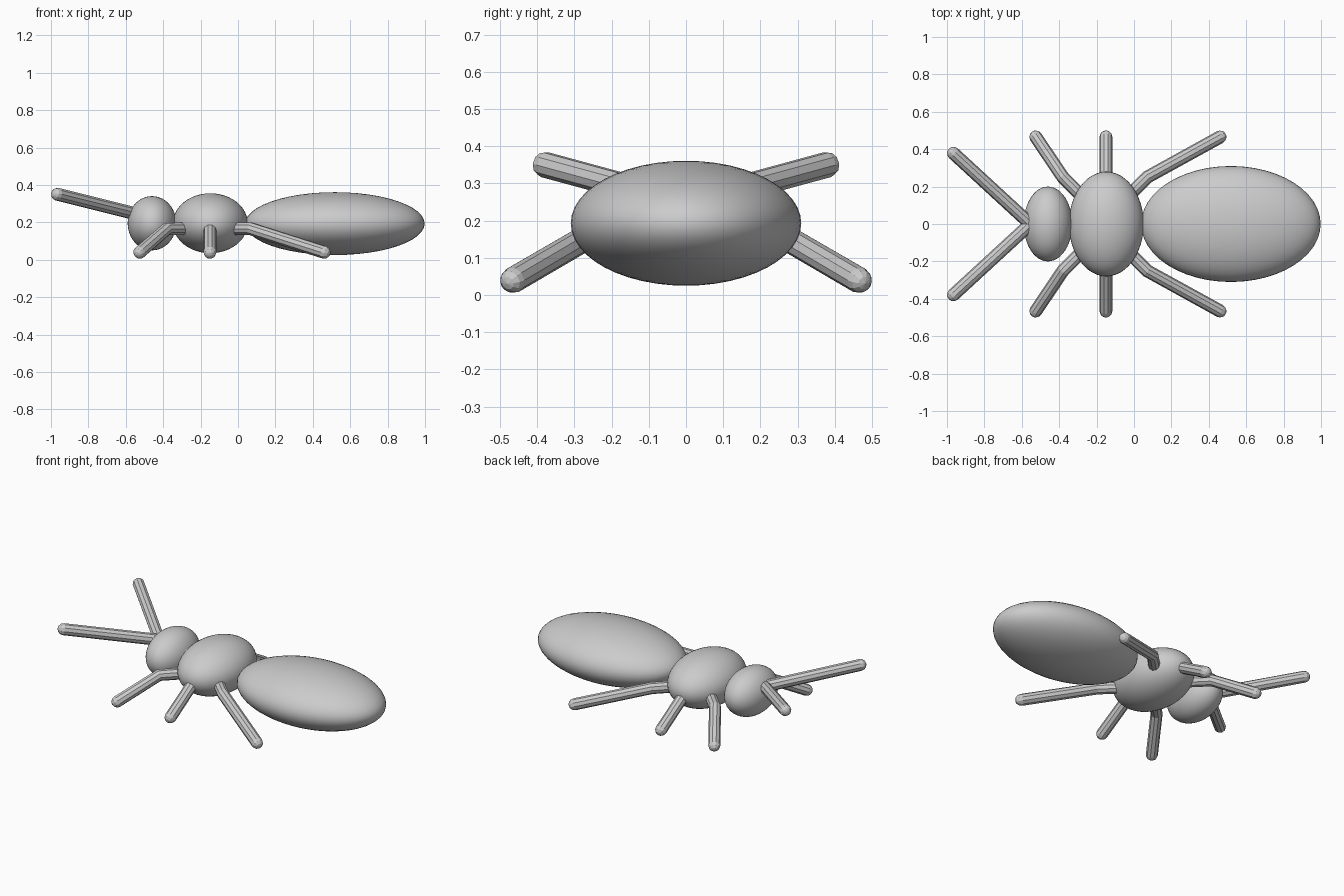
import bpy, bmesh, math
from mathutils import Vector

cube = bpy.data.objects.get("Cube")
if cube:
    bpy.data.objects.remove(cube)

grey = bpy.data.materials.new("plain_grey")
grey.use_nodes = True
colour = (0.6, 0.6, 0.6, 1)
grey.diffuse_color = colour
grey.node_tree.nodes["Principled BSDF"].inputs["Base Color"].default_value = colour

RADIUS, SIDES = 0.035, 10


def ellipsoid(name, centre, radii):
    bpy.ops.mesh.primitive_uv_sphere_add(segments=48, ring_count=24, location=centre)
    ob = bpy.context.object
    ob.name = name
    ob.scale = radii
    bpy.ops.object.transform_apply(location=False, rotation=False, scale=True)
    bpy.ops.object.shade_smooth()
    ob.data.materials.append(grey)


def limb_pair(name, path):
    """Faceted tube with a domed tip, mirrored across the body."""
    pts = [Vector(p) for p in path]
    dirs = [(b - a).normalized() for a, b in zip(pts, pts[1:])]
    rings = []
    for i, p in enumerate(pts):
        d = (dirs[max(i - 1, 0)] + dirs[min(i, len(dirs) - 1)]).normalized()
        rings.append((p, d, RADIUS))
    for deg in (30, 60):
        a = math.radians(deg)
        rings.append((pts[-1] + dirs[-1] * RADIUS * math.sin(a), dirs[-1], RADIUS * math.cos(a)))
    bm = bmesh.new()
    loops = []
    for p, d, r in rings:
        side = d.cross(Vector((0, 0, 1))).normalized()
        up = side.cross(d)
        angles = [math.tau * k / SIDES for k in range(SIDES)]
        loops.append([bm.verts.new(p + r * (side * math.cos(a) + up * math.sin(a))) for a in angles])
    for lo, hi in zip(loops, loops[1:]):
        for k in range(SIDES):
            n = (k + 1) % SIDES
            bm.faces.new((lo[k], lo[n], hi[n], hi[k]))
    tip = bm.verts.new(pts[-1] + dirs[-1] * RADIUS)
    for k in range(SIDES):
        bm.faces.new((loops[-1][k], loops[-1][(k + 1) % SIDES], tip))
    bm.faces.new(loops[0])
    bmesh.ops.recalc_face_normals(bm, faces=bm.faces)
    mesh = bpy.data.meshes.new(name)
    bm.to_mesh(mesh)
    bm.free()
    mesh.materials.append(grey)
    ob = bpy.data.objects.new(name, mesh)
    bpy.context.collection.objects.link(ob)
    mirror = ob.modifiers.new("mirror", 'MIRROR')
    mirror.use_axis = (False, True, False)


# Body
ellipsoid("head", (-0.46, 0, 0.195), (0.13, 0.2, 0.145))
ellipsoid("thorax", (-0.148, 0, 0.195), (0.2, 0.28, 0.16))
ellipsoid("abdomen", (0.518, 0, 0.193), (0.48, 0.31, 0.168))

# Legs, from hip through knee to foot
limb_pair("front_legs", [(-0.24, 0.11, 0.165), (-0.38, 0.25, 0.165), (-0.525, 0.465, 0.04)])
limb_pair("middle_legs", [(-0.15, 0.11, 0.165), (-0.15, 0.25, 0.165), (-0.15, 0.465, 0.04)])
limb_pair("rear_legs", [(-0.07, 0.11, 0.165), (0.07, 0.25, 0.165), (0.46, 0.465, 0.04)])

# Feelers
limb_pair("feelers", [(-0.565, 0.01, 0.25), (-0.965, 0.378, 0.35)])
